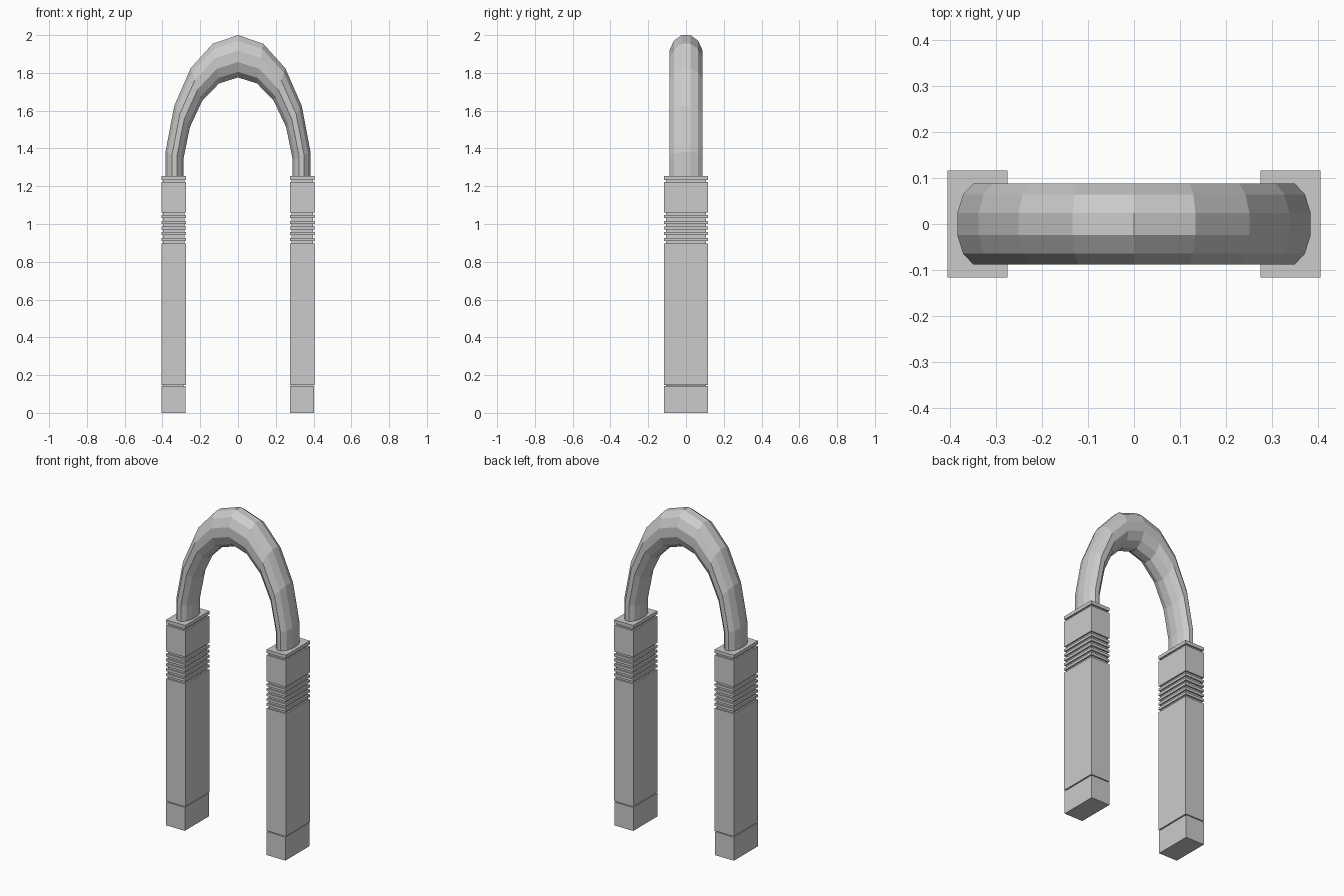
import bpy, bmesh
from math import sin, cos, pi, radians

if "Cube" in bpy.data.objects:
    bpy.data.objects.remove(bpy.data.objects["Cube"])


def skin(name, rings):
    """Join equal-length vertex rings with quads and cap both ends."""
    bm = bmesh.new()
    loops = [[bm.verts.new(p) for p in ring] for ring in rings]
    n = len(loops[0])
    for a, b in zip(loops, loops[1:]):
        for i in range(n):
            j = (i + 1) % n
            bm.faces.new((a[i], a[j], b[j], b[i]))
    bm.faces.new(loops[0])
    bm.faces.new(loops[-1])
    bmesh.ops.recalc_face_normals(bm, faces=bm.faces[:])
    mesh = bpy.data.meshes.new(name)
    bm.to_mesh(mesh)
    bm.free()
    obj = bpy.data.objects.new(name, mesh)
    bpy.context.collection.objects.link(obj)
    return obj


def square_ring(x0, x1, z, inset):
    y = 0.116 - inset
    a, b = x0 + inset, x1 - inset
    return [(a, -y, z), (b, -y, z), (b, y, z), (a, y, z)]


# Grooves cut around each post: (bottom, top)
grooves = [(0.143, 0.148)]
grooves += [(0.897 + 0.03 * i, 0.911 + 0.03 * i) for i in range(6)]
grooves += [(1.222, 1.234)]

# Square posts with base joint, ribbed band and top slab
for name, x0, x1 in (("left_post", -0.405, -0.275), ("right_post", 0.275, 0.405)):
    rings = [square_ring(x0, x1 - 0.003, 0, 0)]
    for lo, hi in grooves:
        for z, inset in ((lo, 0), (lo, 0.009), (hi, 0.009), (hi, 0)):
            rings.append(square_ring(x0, x1 - (0.003 if z == 0.143 else 0), z, inset))
    rings.append(square_ring(x0, x1, 1.255, 0))
    skin(name, rings)

# Faceted arch tube, thicker at the crown, ends sunk into the posts
SIDES = 12
rings = []
for step in range(-5, 6):
    t = radians(20 * step)
    ring = []
    for k in range(SIDES):
        a = 2 * pi * (k + 0.5) / SIDES
        u, v = cos(a) / cos(pi / SIDES), sin(a) / cos(pi / SIDES)
        ring.append(((0.342 + 0.048 * u) * sin(t), 0.088 * v,
                     1.25 + (0.638 + 0.112 * u) * cos(t)))
    rings.append(ring)
skin("arch_tube", rings)
